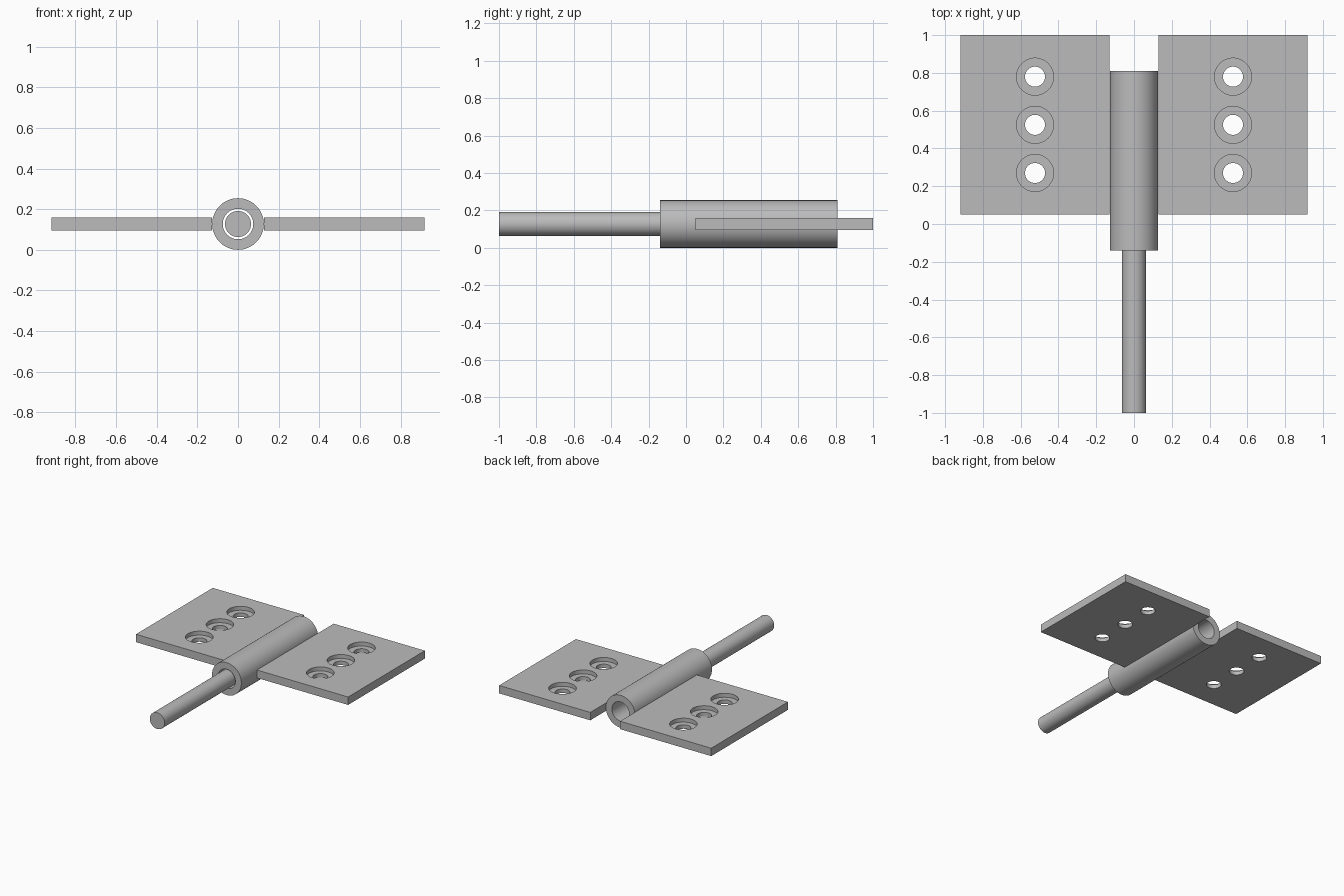
import bpy, bmesh, math
from mathutils import Matrix, Vector

old = bpy.data.objects.get("Cube")
if old:
    bpy.data.objects.remove(old, do_unlink=True)

steel = bpy.data.materials.new("grey steel")
steel.use_nodes = True
GREY = (0.5, 0.5, 0.5, 1)
steel.diffuse_color = GREY
steel.node_tree.nodes["Principled BSDF"].inputs["Base Color"].default_value = GREY

AXIS_Z = 0.127
THICK = 0.062
SIDES = 64


def make_object(name, bm):
    bmesh.ops.recalc_face_normals(bm, faces=bm.faces)
    mesh = bpy.data.meshes.new(name)
    bm.to_mesh(mesh)
    bm.free()
    mesh.materials.append(steel)
    obj = bpy.data.objects.new(name, mesh)
    bpy.context.collection.objects.link(obj)
    return obj


def lathe(bm, profile, matrix):
    """Sweep a closed (radius, height) profile around local z."""
    rings = []
    for r, h in profile:
        if r == 0:
            rings.append([bm.verts.new(matrix @ Vector((0, 0, h)))] * SIDES)
            continue
        angles = [math.tau * i / SIDES for i in range(SIDES)]
        rings.append([bm.verts.new(matrix @ Vector((r * math.cos(a), r * math.sin(a), h)))
                      for a in angles])
    for a, b in zip(rings, rings[1:] + rings[:1]):
        for i in range(SIDES):
            j = (i + 1) % SIDES
            corners = list(dict.fromkeys((a[i], a[j], b[j], b[i])))
            if len(corners) > 2:
                bm.faces.new(corners)


def finish(obj):
    bpy.ops.object.select_all(action='DESELECT')
    obj.select_set(True)
    bpy.context.view_layer.objects.active = obj
    for mod in list(obj.modifiers):
        bpy.ops.object.modifier_apply(modifier=mod.name)
    bpy.ops.object.shade_smooth_by_angle(angle=math.radians(30))


# Local z of the lathe runs along +y at the hinge axis
along_y = Matrix.Translation((0, 0, AXIS_Z)) @ Matrix.Rotation(-math.pi / 2, 4, 'X')

# Hollow barrel
bm = bmesh.new()
lathe(bm, [(0.127, -0.14), (0.127, 0.81), (0.075, 0.81), (0.075, -0.14)], along_y)
finish(make_object("barrel", bm))

# Partly withdrawn pin
bm = bmesh.new()
lathe(bm, [(0, -1), (0.064, -1), (0.064, -0.05), (0, -0.05)], along_y)
finish(make_object("hinge_pin", bm))

# Leaves with counterbored screw holes
for side, name in ((1, "left_leaf"), (-1, "right_leaf")):
    bm = bmesh.new()
    bmesh.ops.create_cube(bm, size=1, matrix=Matrix.Translation((side * 0.524, 0.525, AXIS_Z))
                          @ Matrix.Diagonal((0.79, 0.95, THICK, 1)))
    leaf = make_object(name, bm)

    bm = bmesh.new()
    for y in (0.27, 0.525, 0.78):
        lathe(bm, [(0, -0.1), (0.053, -0.1), (0.053, 0), (0.098, 0), (0.098, 0.1), (0, 0.1)],
              Matrix.Translation((side * 0.524, y, AXIS_Z)))
    cutter = make_object("screw_hole_cutter", bm)
    cutter.hide_render = True
    cut = leaf.modifiers.new("screw holes", 'BOOLEAN')
    cut.operation = 'DIFFERENCE'
    cut.solver = 'EXACT'
    cut.object = cutter
    finish(leaf)
    bpy.data.objects.remove(cutter, do_unlink=True)
